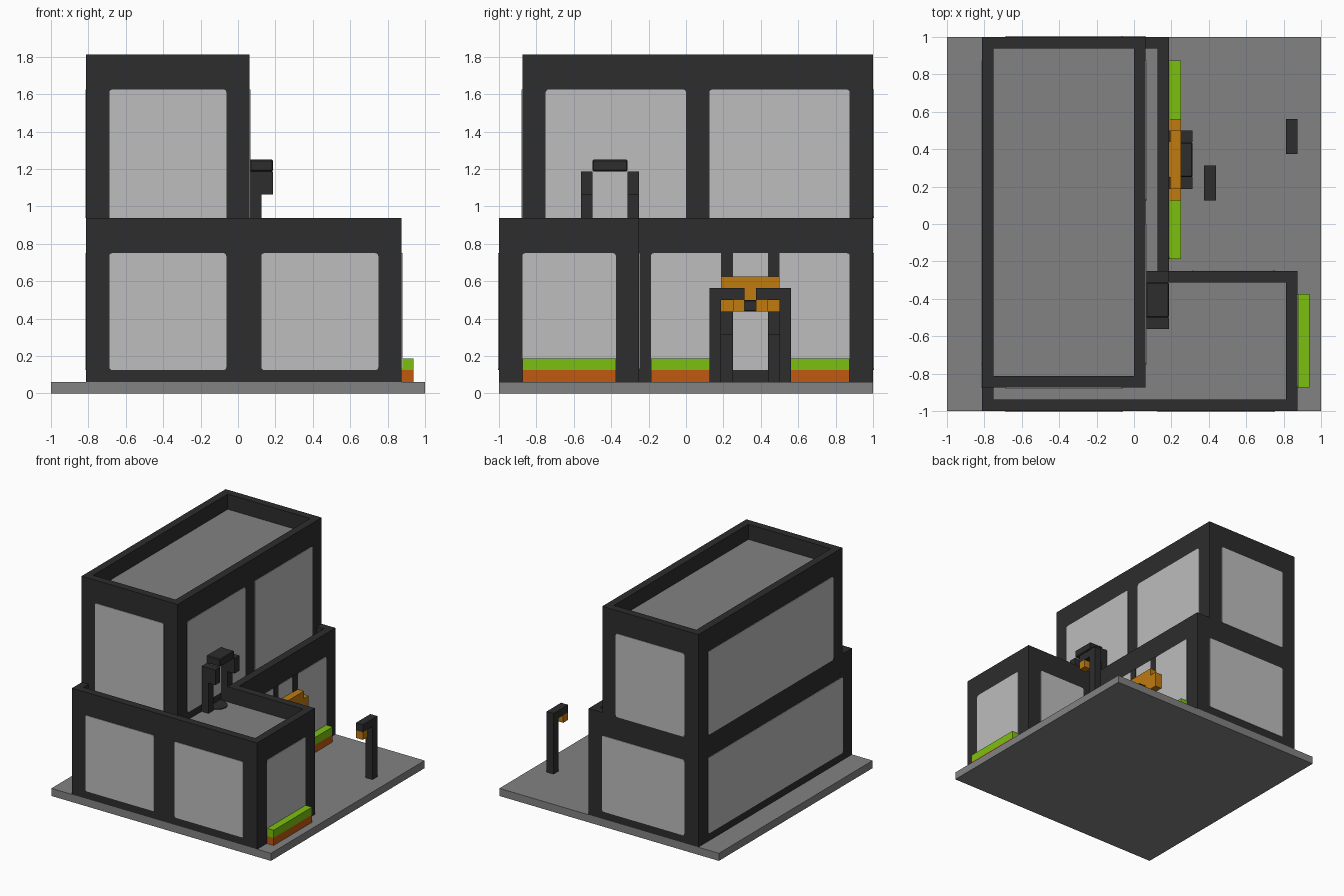
import bpy, bmesh, math
from mathutils import Vector

cube = bpy.data.objects.get("Cube")
if cube:
    bpy.data.objects.remove(cube, do_unlink=True)


def material(name, rgb):
    m = bpy.data.materials.new(name)
    m.use_nodes = True
    m.diffuse_color = (*rgb, 1)
    m.node_tree.nodes["Principled BSDF"].inputs["Base Color"].default_value = (*rgb, 1)
    return m


DARK = material("charcoal_frame", (0.026, 0.026, 0.026))
GREY = material("concrete_grey", (0.223, 0.223, 0.223))
GLASS = material("pale_glass", (0.509, 0.509, 0.509))
GREEN = material("hedge_green", (0.202, 0.527, 0.005))
CLAY = material("planter_clay", (0.533, 0.102, 0.005))
AMBER = material("amber", (0.527, 0.198, 0.005))

U = 1 / 16  # building module


def finish(name, bm, *mats):
    bmesh.ops.recalc_face_normals(bm, faces=bm.faces)
    me = bpy.data.meshes.new(name)
    bm.to_mesh(me)
    bm.free()
    for m in mats:
        me.materials.append(m)
    ob = bpy.data.objects.new(name, me)
    bpy.context.collection.objects.link(ob)
    return ob


def prism(bm, points, offset):
    """Extrude a polygon of 3D points along an offset; return the far cap."""
    base = bm.faces.new([bm.verts.new(p) for p in points])
    ext = bmesh.ops.extrude_face_region(bm, geom=[base], use_keep_orig=True)["geom"]
    bmesh.ops.translate(bm, vec=offset, verts=[v for v in ext if isinstance(v, bmesh.types.BMVert)])
    return [f for f in ext if isinstance(f, bmesh.types.BMFace)][0]


def add_box(bm, x, y, z):
    pts = [(x[0], y[0], z[0]), (x[1], y[0], z[0]), (x[1], y[1], z[0]), (x[0], y[1], z[0])]
    prism(bm, pts, (0, 0, z[1] - z[0]))


def box(name, mat, *boxes):
    bm = bmesh.new()
    for b in boxes:
        add_box(bm, *b)
    return finish(name, bm, mat)


def storey(name, outline, z0, z1):
    """Block with a parapet rim around a sunken grey roof."""
    bm = bmesh.new()
    prism(bm, [(x, y, z0) for x, y in outline], (0, 0, z1 - z0))
    bmesh.ops.recalc_face_normals(bm, faces=bm.faces)
    top = max(bm.faces, key=lambda f: f.calc_center_median().z)
    for thickness in (U, 0.0):
        bmesh.ops.inset_region(bm, faces=[top], thickness=thickness, use_even_offset=True)
    bmesh.ops.translate(bm, vec=(0, 0, -2 * U), verts=top.verts[:])
    top.material_index = 1
    return finish(name, bm, DARK, GREY)


def pane(name, side, wall, a, z, mat=GLASS, r=0.015, t=0.004):
    """Thin rounded plate on a wall; side is '+x', '-x', '+y' or '-y'."""
    pts = []
    corners = [(a[1] - r, z[1] - r), (a[0] + r, z[1] - r), (a[0] + r, z[0] + r), (a[1] - r, z[0] + r)]
    for k, (cu, cv) in enumerate(corners):
        for i in range(4):
            ang = math.pi / 2 * (k + i / 3)
            u, v = cu + r * math.cos(ang), cv + r * math.sin(ang)
            pts.append((wall, u, v) if side[1] == "x" else (u, wall, v))
    s = t if side[0] == "+" else -t
    bm = bmesh.new()
    prism(bm, pts, (s, 0, 0) if side[1] == "x" else (0, s, 0))
    return finish(name, bm, mat)


# Ground slab and the two storeys
box("ground_slab", GREY, ((-1, 1), (-1, 1), (0, U)))
storey("lower_storey", [(-0.8125, -1), (0.875, -1), (0.875, -0.25),
                        (0.1875, -0.25), (0.1875, 1), (-0.8125, 1)], U, 0.9375)
storey("upper_storey", [(-0.8125, -0.875), (U, -0.875), (U, 1), (-0.8125, 1)], 0.8125, 1.8125)

# Lower windows
LOW = (0.125, 0.75)
pane("lower_front_window_right", "-y", -1, (-0.6875, -U), LOW)
pane("lower_front_window_left", "-y", -1, (0.125, 0.75), LOW)
pane("wing_side_window", "+x", 0.875, (-0.875, -0.375), LOW)
pane("wing_back_window", "+y", -0.25, (0.3125, 0.75), LOW)
pane("courtyard_window", "+x", 0.1875, (-0.1875, 0.875), LOW)
pane("lower_back_window", "+y", 1, (-0.6875, U), LOW)
pane("lower_side_window", "-x", -0.8125, (-0.875, 0.875), LOW)

# Upper windows; those above the sunken roof reach lower
pane("upper_front_window", "-y", -0.875, (-0.6875, -U), (0.875, 1.625))
pane("upper_terrace_window_front", "+x", U, (-0.75, 0), (0.875, 1.625))
pane("upper_terrace_window_back", "+x", U, (0.125, 0.875), (0.875, 1.625))
pane("upper_back_window", "+y", 1, (-0.6875, -U), (0.9375, 1.625))
pane("upper_side_window", "-x", -0.8125, (-0.75, 0.875), (0.9375, 1.625))

# Door mullions in the courtyard glazing
for i, y in enumerate((0.1875, 0.4375)):
    pane(f"door_mullion_{i + 1}", "+x", 0.1875, (y, y + U), (U, 0.755), DARK, 0.001, 0.008)


def door_frame(name, x, y, z):
    """Two posts with deeper brackets, carrying a projecting lintel."""
    parts = []
    for yy in (y, y + 4 * U):
        parts.append(((x, x + U), (yy, yy + U), (z, z + 0.25)))
        parts.append(((x, x + 2 * U), (yy, yy + U), (z + 0.25, z + 0.375)))
    box(name + "_posts", DARK, *parts)
    lintel = box(name + "_lintel", DARK, ((x, x + 2 * U), (y + U, y + 4 * U), (z + 0.375, z + 0.4375)))
    bev = lintel.modifiers.new("soft_edges", "BEVEL")
    bev.width = 0.006
    bev.segments = 1


door_frame("courtyard_door", 0.1875, 0.1875, U)
door_frame("terrace_door", U, -0.5625, 0.8125)

# Half-round mat at the terrace door
bm = bmesh.new()
arc = [math.pi * (i / 12 - 0.5) for i in range(13)]
prism(bm, [(U + 0.11 * math.cos(a), -0.40625 + 0.09 * math.sin(a), 0.8125) for a in arc], (0, 0, 0.006))
finish("terrace_mat", bm, DARK)

# Stepped awning over the courtyard door
box("door_awning", AMBER,
    ((0.1875, 0.25), (0.125, 0.5625), (0.4375, 0.5625)),
    ((0.1875, 0.25), (0.1875, 0.5), (0.5625, 0.625)))


def lamp(name, x, y, d):
    """Post at y with an arm reaching in direction d and a hanging lantern."""
    h = U / 2
    span = lambda c0, c1: (min(c0, c1), max(c0, c1))
    xs = (x - h, x + h)
    box(name + "_post", DARK,
        (xs, (y - h, y + h), (U, 0.5)),
        (xs, span(y - d * h, y + d * 5 * h), (0.5, 0.5625)))
    box(name + "_lantern", AMBER, (xs, span(y + d * 3 * h, y + d * 5 * h), (0.4375, 0.5)))


lamp("near_lamp", 0.40625, 0.15625, 1)
lamp("far_lamp", 0.84375, 0.53125, -1)

# Planter boxes with hedges
for name, x, y in (("wing", 0.875, (-0.875, -0.375)),
                   ("courtyard_front", 0.1875, (-0.1875, 0.125)),
                   ("courtyard_back", 0.1875, (0.5625, 0.875))):
    box(name + "_planter", CLAY, ((x, x + U), y, (U, 0.125)))
    box(name + "_hedge", GREEN, ((x, x + U), y, (0.125, 0.1875)))
